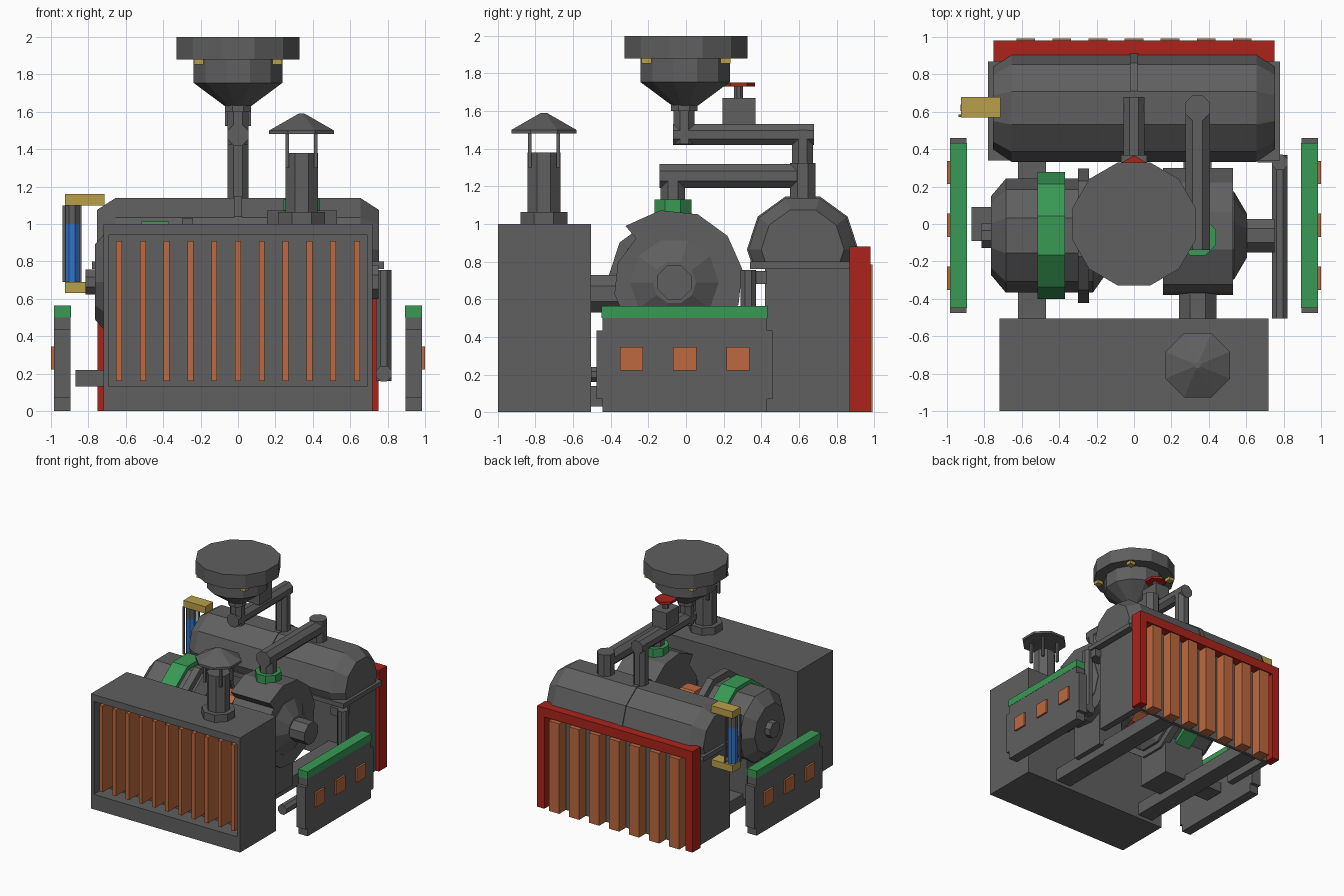
import bpy, bmesh, math
from mathutils import Vector

if "Cube" in bpy.data.objects:
    bpy.data.objects.remove(bpy.data.objects["Cube"])


def mat(name, c):
    m = bpy.data.materials.new(name)
    m.diffuse_color = (*c, 1)
    m.use_nodes = True
    m.node_tree.nodes["Principled BSDF"].inputs["Base Color"].default_value = m.diffuse_color
    return m


GRAY = mat("dark_gray_steel", (0.115, 0.115, 0.118))
GREEN = mat("green_paint", (0.04, 0.32, 0.09))
RED = mat("red_paint", (0.41, 0.017, 0.011))
ORANGE = mat("copper_orange", (0.51, 0.14, 0.05))
BLUE = mat("blue_liquid", (0.03, 0.18, 0.6))
GOLD = mat("brass", (0.49, 0.35, 0.07))


def finish(name, bm, m):
    bmesh.ops.recalc_face_normals(bm, faces=bm.faces[:])
    me = bpy.data.meshes.new(name)
    bm.to_mesh(me)
    bm.free()
    me.materials.append(m)
    ob = bpy.data.objects.new(name, me)
    bpy.context.collection.objects.link(ob)
    return ob


def boxes(name, m, *bounds):
    """One object made of boxes, each (x0, x1, y0, y1, z0, z1)."""
    bm = bmesh.new()
    for x0, x1, y0, y1, z0, z1 in bounds:
        vs = bmesh.ops.create_cube(bm, size=1)["verts"]
        for v in vs:
            v.co = Vector(((x0 + x1) / 2 + v.co.x * (x1 - x0),
                           (y0 + y1) / 2 + v.co.y * (y1 - y0),
                           (z0 + z1) / 2 + v.co.z * (z1 - z0)))
    return finish(name, bm, m)


def lathe(name, m, axis, c, prof, n=8, flat=True, cut=None):
    """Turned part: prof is (position along axis, radius); c is the centre in the other two axes.
    flat puts flat sides on the axes and treats radius as distance to the flats.
    cut removes everything below that height."""
    bm = bmesh.new()
    k = 1 / math.cos(math.pi / n) if flat else 1
    rings = []
    for p, r in prof:
        ring = []
        for i in range(n):
            a = 2 * math.pi * (i + (0.5 if flat else 0)) / n
            u, v = c[0] + r * k * math.cos(a), c[1] + r * k * math.sin(a)
            ring.append(bm.verts.new({"x": (p, u, v), "y": (u, p, v), "z": (u, v, p)}[axis]))
        rings.append(ring)
    for a, b in zip(rings, rings[1:]):
        for i in range(n):
            j = (i + 1) % n
            bm.faces.new((a[i], a[j], b[j], b[i]))
    bm.faces.new(rings[0])
    bm.faces.new(rings[-1])
    if cut is not None:
        bmesh.ops.bisect_plane(bm, geom=bm.verts[:] + bm.edges[:] + bm.faces[:],
                               plane_co=(0, 0, cut), plane_no=(0, 0, 1), clear_inner=True)
        bmesh.ops.holes_fill(bm, edges=[e for e in bm.edges if e.is_boundary])
    return finish(name, bm, m)


# Front radiator cabinet with a recessed grille
boxes("radiator_cabinet", GRAY,
      (-0.72, 0.72, -0.84, -0.505, 0, 1),
      (-0.72, -0.69, -1, -0.84, 0, 1), (0.69, 0.72, -1, -0.84, 0, 1),
      (-0.69, 0.69, -1, -0.84, 0, 0.13), (-0.69, 0.69, -1, -0.84, 0.94, 1))
boxes("radiator_fins", ORANGE,
      *[(x - 0.016, x + 0.016, -0.98, -0.835, 0.16, 0.91)
        for x in [-0.635 + 0.127 * i for i in range(11)]])

# Chimney with rain cap
CH = (0.34, -0.755)
lathe("chimney_base", GRAY, "z", CH, [(0.99, 0.125), (1.065, 0.125)])
lathe("chimney_pipe", GRAY, "z", CH, [(1.06, 0.087), (1.38, 0.087)])
boxes("chimney_posts", GRAY,
      *[(CH[0] + dx - 0.01, CH[0] + dx + 0.01, CH[1] + dy - 0.01, CH[1] + dy + 0.01, 1.3, 1.5)
        for dx in (-0.076, 0.076) for dy in (-0.076, 0.076)])
lathe("chimney_cap", GRAY, "z", CH, [(1.48, 0.173), (1.5, 0.173), (1.585, 0.025), (1.59, 0.015)])

# Rear support (open underneath), red surround and slats
boxes("boiler_support", GRAY, (-0.72, -0.66, 0.42, 0.9, 0, 0.76), (0.66, 0.72, 0.42, 0.9, 0, 0.76),
      (-0.72, 0.72, 0.87, 0.9, 0, 0.8), (-0.78, 0.78, 0.34, 0.87, 0.76, 0.8))
boxes("rear_surround", RED, (-0.75, 0.75, 0.87, 0.98, 0.8, 0.88),
      (-0.75, -0.68, 0.87, 0.98, 0, 0.8), (0.68, 0.75, 0.87, 0.98, 0, 0.8))
boxes("rear_slats", ORANGE,
      *[(x - 0.05, x + 0.05, 0.89, 0.992, 0.0, 0.785) for x in [0.193 * i for i in range(-3, 4)]])

# Boiler drum resting on the support plate, with centre strap
lathe("boiler_drum", GRAY, "x", (0.62, 0.865),
      [(-0.755, 0.22), (-0.655, 0.288), (0.655, 0.288), (0.755, 0.22)], 10, False, 0.79)
lathe("boiler_strap", GRAY, "x", (0.62, 0.865), [(-0.022, 0.296), (0.022, 0.296)], 10, False, 0.79)

# Sight glass on the left of the drum
boxes("sight_glass_fittings", GOLD, (-0.925, -0.715, 0.57, 0.68, 1.1, 1.16),
      (-0.925, -0.7, 0.57, 0.68, 0.63, 0.69))
lathe("sight_glass_liquid", BLUE, "z", (-0.887, 0.622), [(0.69, 0.04), (1.0, 0.04)])
lathe("sight_glass_top", GRAY, "z", (-0.887, 0.622), [(1.0, 0.04), (1.1, 0.04)])
boxes("sight_glass_rods", GRAY, (-0.937, -0.923, 0.572, 0.586, 0.69, 1.1),
      (-0.852, -0.838, 0.66, 0.674, 0.69, 1.1))

# Motor on the left, with green band and flange
AX = (-0.062, 0.69)
lathe("motor_body", GRAY, "x", AX, [(-0.765, 0.21), (-0.685, 0.305), (-0.22, 0.305), (-0.16, 0.22)], 10, False)
lathe("motor_band", GREEN, "x", AX, [(-0.515, 0.34), (-0.37, 0.34)], 10, False)
lathe("motor_flange", GRAY, "x", AX, [(-0.3, 0.36), (-0.24, 0.36)], 10, False)
lathe("motor_hub", GRAY, "x", AX, [(-0.815, 0.066), (-0.75, 0.066)])
lathe("drive_shaft", GRAY, "x", AX, [(-0.2, 0.07), (0.2, 0.07)])
lathe("shaft_coupling", ORANGE, "x", AX, [(-0.08, 0.165), (0.06, 0.165)], 10, False)

# Pump volute: a spiral outline pushed along x
bm = bmesh.new()
N = 12
rows = [[bm.verts.new((x, AX[0] + r * math.cos(a), AX[1] + r * math.sin(a)))
         for r, a in [(0.31 + 0.087 * i / N, math.radians(131 + 360 * i / N)) for i in range(N + 1)]]
        for x in (0.155, 0.53)]
for i in range(N + 1):
    j = (i + 1) % (N + 1)
    bm.faces.new((rows[0][i], rows[0][j], rows[1][j], rows[1][i]))
bm.faces.new(rows[0])
bm.faces.new(rows[1])
finish("pump_volute", bm, GRAY)
lathe("pump_cover", GRAY, "x", AX, [(0.5, 0.235), (0.535, 0.235), (0.605, 0.115)], 10, False)
lathe("pump_hub", GRAY, "x", AX, [(0.59, 0.09), (0.75, 0.09)])
lathe("pump_intake", GRAY, "y", (0.34, 0.63), [(-0.52, 0.1), (-0.1, 0.1)])
lathe("pump_outlet_flange", GREEN, "z", (0.34, -0.07), [(1.05, 0.098), (1.13, 0.098)])

# Steam pipe from the pump to the drum
lathe("pump_pipe_riser", GRAY, "z", (0.34, -0.07), [(1.1, 0.065), (1.26, 0.065)])
lathe("pump_pipe_run", GRAY, "y", (0.34, 1.255), [(-0.14, 0.065), (0.62, 0.065)])
lathe("pump_pipe_drop", GRAY, "z", (0.34, 0.62), [(1.1, 0.067), (1.325, 0.067)])

# Feed pipe from the hopper to the drum, with valve
lathe("feed_pipe_riser", GRAY, "z", (0, -0.01), [(1.425, 0.056), (1.64, 0.056)])
lathe("feed_pipe_collar", GRAY, "z", (0, -0.01), [(1.6, 0.07), (1.64, 0.07)])
lathe("feed_pipe_run", GRAY, "y", (0, 1.475), [(-0.07, 0.056), (0.68, 0.056)])
lathe("feed_pipe_drop", GRAY, "z", (0, 0.62), [(1.1, 0.056), (1.5, 0.056)])
boxes("valve_block", GRAY, (-0.07, 0.07, 0.195, 0.37, 1.525, 1.67))
lathe("valve_stem", GRAY, "z", (0, 0.28), [(1.66, 0.024), (1.74, 0.024)])
lathe("valve_handwheel", RED, "z", (0, 0.28), [(1.73, 0.075), (1.752, 0.075)], 6)

# Hopper with brass bolts
lathe("hopper_bowl", GRAY, "z", (0, -0.005), [(1.63, 0.07), (1.755, 0.238), (1.89, 0.238)], 12)
lathe("hopper_rim", GRAY, "z", (0, 0), [(1.88, 0.328), (2.0, 0.328)], 12)
boxes("hopper_bolts", GOLD,
      *[(0.21 * a - 0.026, 0.21 * a + 0.026, 0.21 * b - 0.026, 0.21 * b + 0.026, 1.852, 1.882)
        for a in (-1, 1) for b in (-1, 1)])

# Base frame, pedestals and drain pipe
boxes("base_rails", GRAY, (-0.62, -0.47, -0.52, 0.87, 0.03, 0.14), (0.265, 0.415, -0.52, 0.87, 0.03, 0.14))
boxes("cross_bar", GRAY, (-0.87, -0.3, -0.09, 0.09, 0.13, 0.22))
boxes("motor_pedestal", GRAY, (-0.66, -0.26, -0.22, 0.1, 0.1, 0.46))
boxes("pump_pedestal", GRAY, (0.22, 0.46, -0.22, 0.1, 0.1, 0.46))
lathe("drain_pipe", GRAY, "y", (0.78, 0.2), [(-0.505, 0.041), (0.37, 0.041)])
lathe("drain_riser", GRAY, "z", (0.78, 0.33), [(0.16, 0.041), (0.755, 0.041)])
boxes("drain_pipe_bracket", GRAY, (0.66, 0.78, 0.33, 0.43, 0.68, 0.75))

# Side skirts, mirrored left and right
for s, side in ((-1, "left"), (1, "right")):
    def sx(x0, x1):
        return (min(s * x0, s * x1), max(s * x0, s * x1))
    boxes(side + "_skirt", GRAY, (*sx(0.895, 0.983), -0.445, 0.43, 0, 0.5),
          (*sx(0.895, 0.983), -0.475, -0.445, 0.07, 0.435), (*sx(0.895, 0.983), 0.43, 0.46, 0.07, 0.435))
    boxes(side + "_skirt_cap", GREEN, (*sx(0.892, 0.985), -0.448, 0.433, 0.5, 0.563))
    boxes(side + "_skirt_lamps", ORANGE,
          *[(*sx(0.97, 1.0), y - 0.062, y + 0.062, 0.222, 0.345) for y in (-0.29, -0.007, 0.276)])
